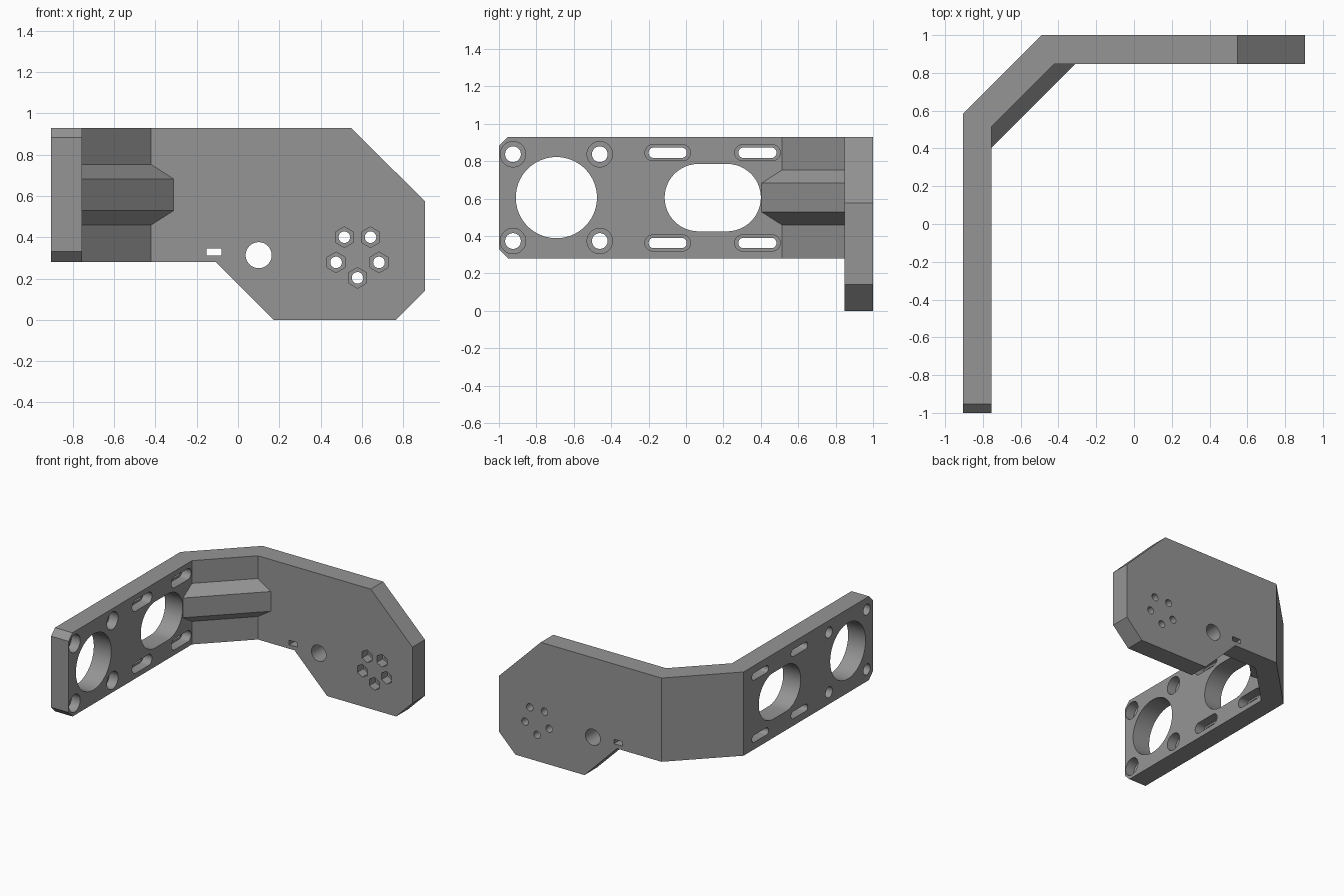
import bpy, bmesh, math

if "Cube" in bpy.data.objects:
    bpy.data.objects.remove(bpy.data.objects["Cube"])

grey = bpy.data.materials.new("plain grey")
grey.diffuse_color = (0.3, 0.3, 0.3, 1)
grey.use_nodes = True
grey.node_tree.nodes["Principled BSDF"].inputs["Base Color"].default_value = grey.diffuse_color


def prism(name, outlines, axis, lo, hi):
    """Extrude flat outlines along an axis; outline pairs are the other two axes in order."""
    bm = bmesh.new()
    place = {"x": lambda u, v, d: (d, u, v),
             "y": lambda u, v, d: (u, d, v),
             "z": lambda u, v, d: (u, v, d)}[axis]
    for pts in outlines:
        a = [bm.verts.new(place(u, v, lo)) for u, v in pts]
        b = [bm.verts.new(place(u, v, hi)) for u, v in pts]
        bm.faces.new(a)
        bm.faces.new(b[::-1])
        for i in range(len(a)):
            j = (i + 1) % len(a)
            bm.faces.new((a[i], b[i], b[j], a[j]))
    bmesh.ops.recalc_face_normals(bm, faces=bm.faces)
    me = bpy.data.meshes.new(name)
    bm.to_mesh(me)
    bm.free()
    me.materials.append(grey)
    ob = bpy.data.objects.new(name, me)
    bpy.context.collection.objects.link(ob)
    return ob


def combine(ob, tool, operation):
    """Apply a boolean and discard the tool."""
    mod = ob.modifiers.new(operation, "BOOLEAN")
    mod.operation, mod.object, mod.solver = operation, tool, "EXACT"
    bpy.context.view_layer.objects.active = ob
    bpy.ops.object.modifier_apply(modifier=mod.name)
    bpy.data.objects.remove(tool)


def ring(cu, cv, r, n=48, half=0.0):
    """Circle, polygon (small n, point up) or slot (half > 0) outline."""
    pts = []
    for i in range(n):
        t = math.tau * (i + 0.5) / n - math.pi / 2 if half else math.tau * i / n + math.pi / 2
        shift = math.copysign(half, math.cos(t)) if half else 0
        pts.append((cu + shift + r * math.cos(t), cv + r * math.sin(t)))
    return pts


# Bent bracket: plan shape trimmed by the front and side silhouettes
bracket = prism("bracket", [[(-0.905, -1), (-0.905, 0.585), (-0.49, 1), (0.905, 1),
                             (0.905, 0.847), (-0.422, 0.847), (-0.755, 0.514), (-0.755, -1)]],
                "z", -0.2, 1.2)
front = prism("front_trim", [[(-1.2, 0.28), (-0.108, 0.28), (0.172, 0), (0.765, 0), (0.905, 0.14),
                              (0.905, 0.575), (0.547, 0.93), (-1.2, 0.93)]], "y", -1.3, 1.3)
combine(bracket, front, "INTERSECT")
side = prism("side_trim", [[(-1, 0.33), (-0.952, 0.28), (0.5, -0.2), (1.2, -0.2),
                            (1.2, 1.2), (0.5, 0.93), (-0.952, 0.93), (-1, 0.882)]], "x", -1.3, 1.3)
side.data.vertices  # chamfers only the free end of the arm
for v in side.data.vertices:
    if abs(v.co.y - 0.5) < 1e-4:
        v.co.z = 0.1 if v.co.z < 0 else 1.2
    if abs(v.co.y + 0.952) < 1e-4:
        # carry each 45 degree chamfer past the edge
        v.co.y += 0.1
        v.co.z += -0.1 if v.co.z < 0.6 else 0.1
combine(bracket, side, "INTERSECT")

# Tapered stiffening rib across the inner corner
k = math.sqrt(0.5)
rib = prism("corner_rib", [[(-0.04, 0.422), (0.078, 0.529), (0.078, 0.682), (-0.04, 0.79)]],
            "x", -0.40, 0.40)
cx, cy = (-0.422 - 0.755) / 2, (0.847 + 0.514) / 2
for v in rib.data.vertices:
    along, out = v.co.x, v.co.y
    v.co.x, v.co.y = cx + k * (along + out), cy + k * (along - out)
combine(bracket, rib, "UNION")

# Arm openings: large bores, screw holes and adjustment slots
corners = [(y, z) for y in (-0.925, -0.461) for z in (0.373, 0.837)]
slots = [(y, z) for y in (-0.098, 0.382) for z in (0.3625, 0.845)]
through = [ring(-0.693, 0.605, 0.217, 72), ring(0.143, 0.605, 0.18, 64, 0.077)]
through += [ring(y, z, 0.042) for y, z in corners]
through += [ring(y, z, 0.028, 32, 0.074) for y, z in slots]
combine(bracket, prism("arm_holes", through, "x", -1.2, -0.65), "DIFFERENCE")
recess = [ring(y, z, 0.068) for y, z in corners]
recess += [ring(y, z, 0.043, 32, 0.079) for y, z in slots]
combine(bracket, prism("arm_recesses", recess, "x", -0.83, -0.65), "DIFFERENCE")

# Panel openings: cable hole, small window and five hex nut pockets
nuts = [(0.515, 0.4), (0.642, 0.4), (0.475, 0.278), (0.683, 0.278), (0.579, 0.203)]
through = [ring(0.1, 0.313, 0.063)] + [ring(x, z, 0.028, 32) for x, z in nuts]
through.append([(-0.153, 0.311), (-0.08, 0.311), (-0.08, 0.346), (-0.153, 0.346)])
combine(bracket, prism("panel_holes", through, "y", 0.7, 1.2), "DIFFERENCE")
combine(bracket, prism("nut_pockets", [ring(x, z, 0.05, 6) for x, z in nuts], "y", 0.7, 0.92),
        "DIFFERENCE")

bpy.ops.object.select_all(action="DESELECT")
bracket.select_set(True)
bpy.context.view_layer.objects.active = bracket
bpy.ops.object.shade_smooth_by_angle(angle=math.radians(30))
